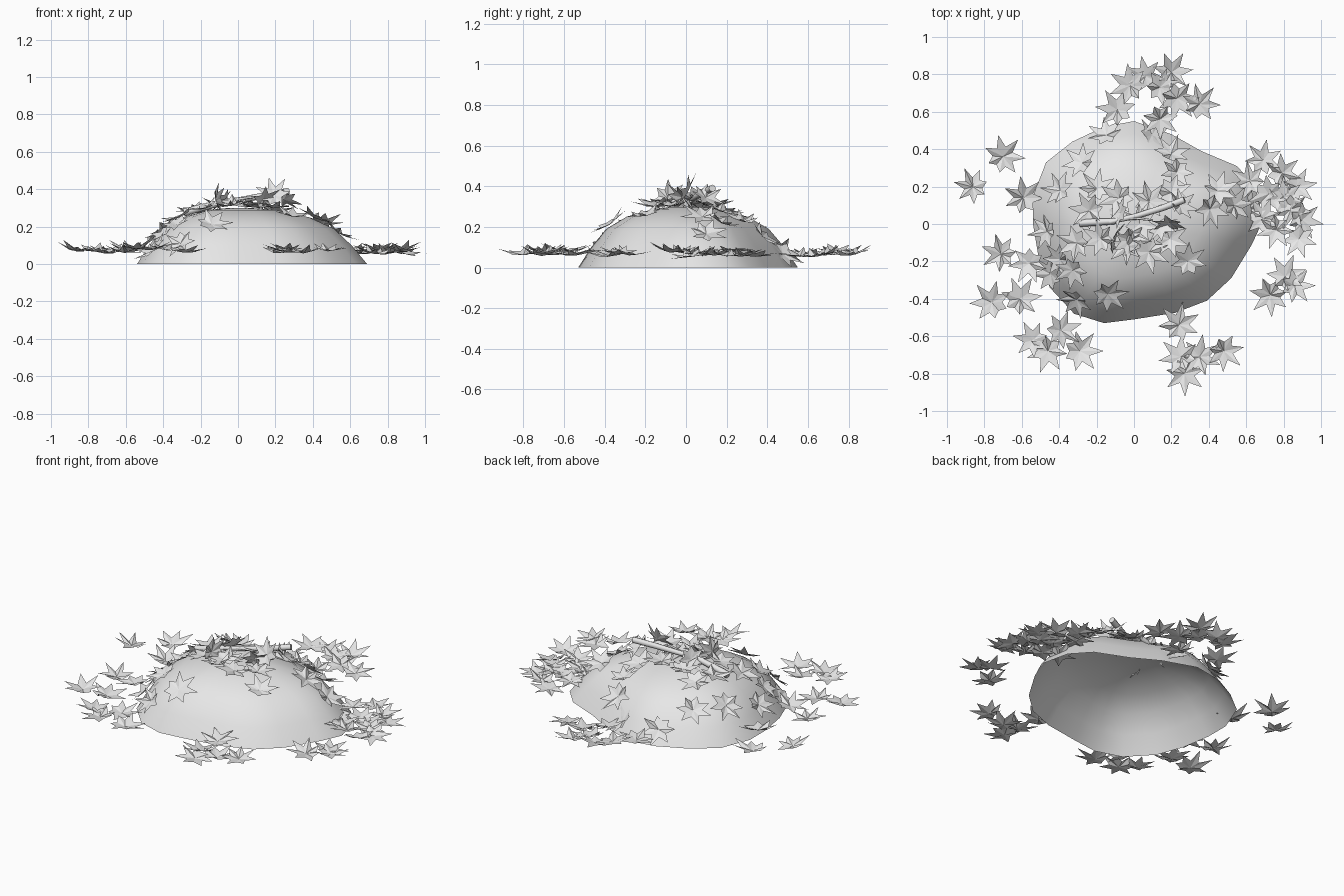
import bpy, bmesh, math, random
from mathutils import Vector, Matrix

if "Cube" in bpy.data.objects:
    bpy.data.objects.remove(bpy.data.objects["Cube"])

random.seed(4)
grey = bpy.data.materials.new("light grey")
grey.diffuse_color = (0.8, 0.8, 0.8, 1)
grey.use_nodes = True
grey.node_tree.nodes["Principled BSDF"].inputs["Base Color"].default_value = grey.diffuse_color


def make(name, bm, smooth=None):
    me = bpy.data.meshes.new(name)
    bm.to_mesh(me)
    bm.free()
    me.materials.append(grey)
    ob = bpy.data.objects.new(name, me)
    bpy.context.collection.objects.link(ob)
    if smooth:
        bpy.context.view_layer.objects.active = ob
        ob.select_set(True)
        bpy.ops.object.shade_smooth_by_angle(angle=math.radians(smooth))
        ob.select_set(False)
    return ob


# Mound: irregular footprint swept up a dome profile, open underneath
FOOT = [(0.69, 0.02), (0.65, 0.2), (0.55, 0.31), (0.36, 0.39), (0.2, 0.48), (0.0, 0.55),
        (-0.16, 0.52), (-0.33, 0.44), (-0.47, 0.33), (-0.54, 0.15), (-0.54, 0.0),
        (-0.51, -0.18), (-0.45, -0.34), (-0.32, -0.48), (-0.16, -0.53), (0.0, -0.51),
        (0.22, -0.475), (0.39, -0.41), (0.52, -0.29), (0.63, -0.11)]
DOME = [(1, 0), (0.88, 0.1), (0.74, 0.19), (0.55, 0.25), (0.3, 0.288), (0.14, 0.298)]
bm = bmesh.new()
rings = [[bm.verts.new((x * s, y * s, z)) for x, y in FOOT] for s, z in DOME]
n = len(FOOT)
for a, b in zip(rings, rings[1:]):
    for i in range(n):
        j = (i + 1) % n
        bm.faces.new((a[i], a[j], b[j], b[i]))
peak = bm.verts.new((0, 0, 0.3))
for i in range(n):
    bm.faces.new((rings[-1][i], rings[-1][(i + 1) % n], peak))
make("mound", bm, 60)


def mound_height(x, y):
    """Height of the mound surface at x, y."""
    ang = math.atan2(y, x)
    best = min(FOOT, key=lambda p: abs(math.remainder(math.atan2(p[1], p[0]) - ang, math.tau)))
    s = min(1, math.hypot(x, y) / math.hypot(*best))
    for (s1, z1), (s0, z0) in zip(DOME, DOME[1:]):
        if s >= s0:
            return z0 + (z1 - z0) * (s - s0) / (s1 - s0)
    return 0.298


# Leaf: seven pointed star, folded along its lobes with raised tips
LOBES = [(0, 0.135), (52, 0.13), (102, 0.115), (152, 0.09)]
tips = LOBES + [(360 - a, r) for a, r in LOBES[:0:-1]]


def add_leaf(bm, pos, heading, normal, size=1.0):
    side = Matrix.Rotation(math.radians(heading), 4, 'Z')
    lean = Vector((0, 0, 1)).rotation_difference(Vector(normal).normalized()).to_matrix().to_4x4()
    m = Matrix.Translation(pos) @ lean @ side
    ring = []
    for k, (a, r) in enumerate(tips):
        nxt = tips[(k + 1) % len(tips)][0] + (360 if k == len(tips) - 1 else 0)
        for ang, rad, z in ((a, r, random.uniform(0.0, 0.04)),
                            ((a + nxt) / 2, 0.06, random.uniform(-0.004, 0.008))):
            t = math.radians(ang)
            ring.append(bm.verts.new(m @ (Vector((rad * math.cos(t), rad * math.sin(t), z)) * size)))
    mid = bm.verts.new(m @ Vector((0, 0, -0.008)))
    for i in range(len(ring)):
        bm.faces.new((mid, ring[i], ring[(i + 1) % len(ring)]))


# Leaves spread around the foot of the mound: x, y, heading
GROUND = [(0.06, 0.79, 100), (0.2, 0.81, 60), (-0.02, 0.74, 150), (0.14, 0.73, 20),
          (-0.09, 0.61, 120), (0.23, 0.67, 310), (0.35, 0.64, 50), (0.14, 0.56, 270),
          (-0.7, 0.36, 50), (-0.86, 0.2, 170), (-0.59, 0.14, 100), (-0.71, -0.16, 160),
          (-0.56, -0.21, 240), (-0.76, -0.42, 130), (-0.61, -0.4, 60), (-0.39, -0.57, 20),
          (-0.54, -0.62, 170), (-0.46, -0.68, 250), (-0.29, -0.68, 0),
          (0.24, -0.54, 80), (0.25, -0.71, 140), (0.27, -0.8, 270), (0.35, -0.71, 30),
          (0.48, -0.68, 320), (0.73, -0.38, 220), (0.86, -0.33, 0), (0.81, -0.28, 70),
          (0.69, 0.34, 80), (0.62, 0.23, 150), (0.79, 0.27, 40), (0.87, 0.2, 10),
          (0.72, 0.16, 200), (0.84, 0.08, 300), (0.69, 0.03, 120), (0.76, -0.03, 250),
          (0.88, -0.08, 290), (0.61, 0.08, 180), (0.9, 0.02, 350), (0.8, 0.14, 90)]
bm = bmesh.new()
for x, y, h in GROUND:
    tilt = (random.uniform(-0.15, 0.15), random.uniform(-0.15, 0.15), 1)
    add_leaf(bm, (x, y, random.uniform(0.06, 0.085)), h, tilt, random.uniform(0.82, 0.95))
make("ground_leaves", bm)

# Leaves lying on the mound, following its slope
MOUND = [(-0.28, 0.33, 140), (-0.15, 0.48, 100), (-0.4, 0.18, 120), (0.2, 0.38, 70),
         (0.23, 0.28, 250), (0.1, 0.48, 30), (-0.2, 0.19, 80), (-0.08, 0.14, 200),
         (-0.24, 0.07, 170), (0.08, 0.12, 50), (0.2, 0.17, 330), (0.45, 0.18, 20),
         (0.41, 0.08, 290), (0.54, 0.1, 60), (-0.31, -0.1, 210), (-0.4, -0.19, 180),
         (-0.33, -0.25, 260), (-0.31, -0.41, 230), (-0.14, -0.38, 10), (-0.45, -0.27, 130),
         (-0.02, -0.09, 310), (0.08, -0.15, 280), (-0.04, -0.12, 220), (0.29, -0.2, 90),
         (0.19, -0.08, 340), (-0.47, -0.04, 190), (-0.18, -0.08, 150), (0.03, 0.0, 40)]
bm = bmesh.new()
for x, y, h in MOUND:
    d = 0.05
    slope = (mound_height(x - d, y) - mound_height(x + d, y),
             mound_height(x, y - d) - mound_height(x, y + d))
    nrm = (slope[0] * 7 + random.uniform(-0.2, 0.2), slope[1] * 7 + random.uniform(-0.2, 0.2), 1)
    add_leaf(bm, (x, y, mound_height(x, y) + 0.025), h, nrm, random.uniform(0.78, 0.92))
make("mound_leaves", bm)

# Leaves standing up against the sticks on the summit
bm = bmesh.new()
for pos, h, nrm in [((-0.11, -0.09, 0.34), 60, (0.9, -0.25, 0.2)),
                    ((0.14, -0.02, 0.34), 100, (0.5, -0.6, -0.6)),
                    ((0.19, 0.0, 0.37), 100, (-0.1, -0.9, 0.5)),
                    ((0.25, 0.1, 0.35), 40, (0.5, 0.4, 0.7)),
                    ((-0.08, 0.06, 0.34), 170, (-0.7, 0.2, 0.6))]:
    add_leaf(bm, pos, h, nrm, 0.8)
make("standing_leaves", bm)


# Sticks: tapered tubes along short bent paths
def stick(name, path):
    bm = bmesh.new()
    loops = []
    for i, (x, y, z, r) in enumerate(path):
        a, b = path[max(i - 1, 0)], path[min(i + 1, len(path) - 1)]
        q = (Vector(b[:3]) - Vector(a[:3])).to_track_quat('Z', 'Y')
        loops.append([bm.verts.new(Vector((x, y, z)) + q @ Vector(
            (r * math.cos(k * math.tau / 8), r * math.sin(k * math.tau / 8), 0))) for k in range(8)])
    for a, b in zip(loops, loops[1:]):
        for k in range(8):
            bm.faces.new((a[k], a[(k + 1) % 8], b[(k + 1) % 8], b[k]))
    bm.faces.new(loops[0][::-1])
    bm.faces.new(loops[-1])
    make(name, bm, 50)


stick("thick_stick", [(-0.29, 0.005, 0.275, 0.021), (-0.2, 0.01, 0.3, 0.019),
                      (-0.1, 0.015, 0.325, 0.016)])
stick("long_stick", [(-0.13, 0.01, 0.325, 0.012), (0.02, 0.045, 0.345, 0.015),
                     (0.15, 0.085, 0.368, 0.017), (0.27, 0.13, 0.39, 0.018)])
stick("twig", [(-0.1, 0.025, 0.33, 0.008), (0.02, 0.03, 0.35, 0.007), (0.1, 0.02, 0.36, 0.005)])
